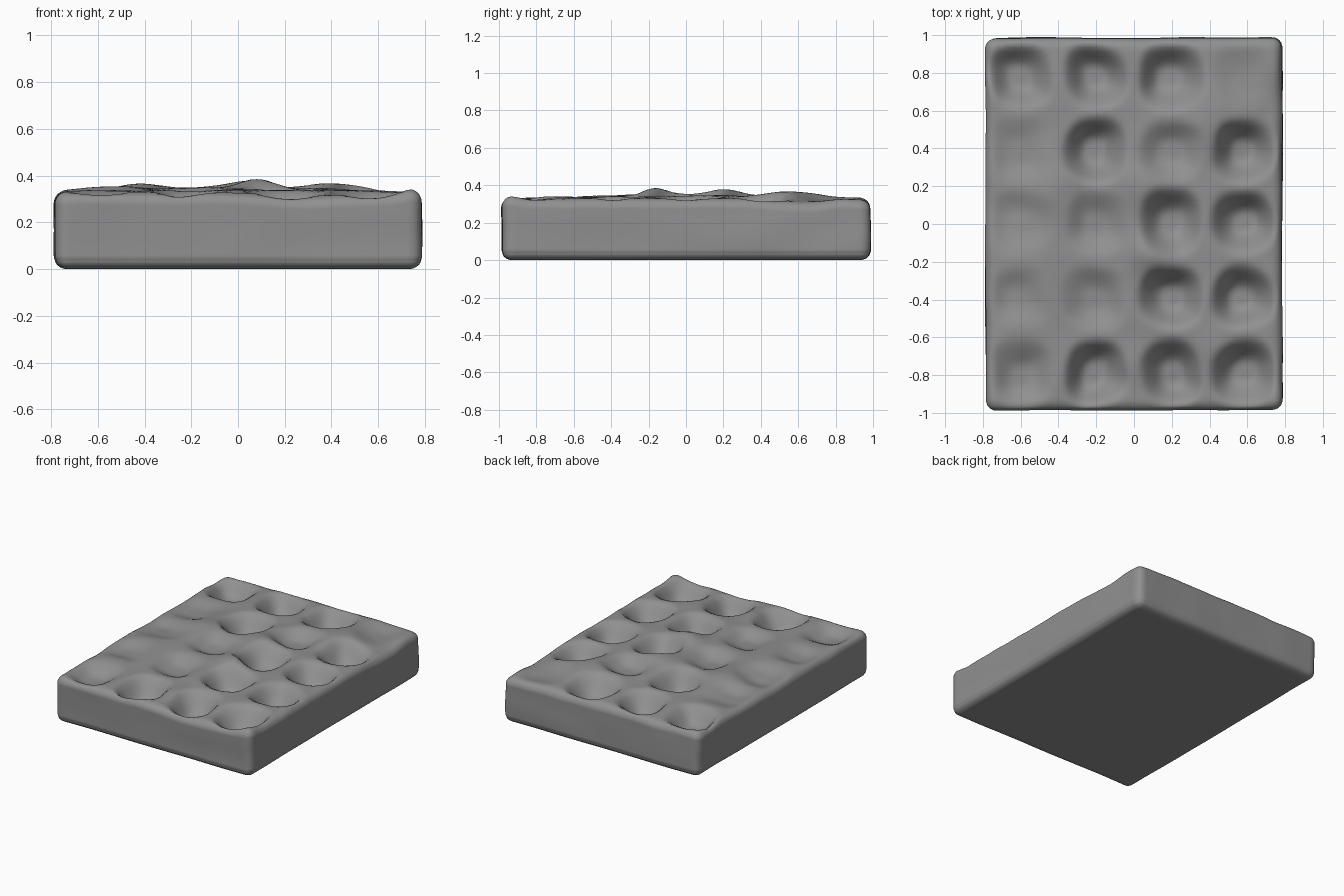
import bpy, bmesh, math
from mathutils import Vector, noise

if "Cube" in bpy.data.objects:
    bpy.data.objects.remove(bpy.data.objects["Cube"])

HX, HY, H, R = 0.785, 0.985, 0.325, 0.055

# Pit depths, rows from back to front, columns from left to right
COLS = [-0.60, -0.205, 0.195, 0.58]
ROWS = [0.78, 0.39, 0.01, -0.39, -0.79]
DEPTH = [[0.11, 0.12, 0.12, 0.02],
         [0.03, 0.13, 0.06, 0.13],
         [0.03, 0.05, 0.11, 0.13],
         [0.03, 0.05, 0.13, 0.13],
         [0.06, 0.13, 0.13, 0.13]]

# Low swells and lumps on the top: x, y, height, radius
LUMPS = [(0.08, -0.15, 0.045, 0.11), (-0.40, 0.20, 0.025, 0.14),
         (0.05, 0.20, 0.03, 0.14), (0.42, 0.58, 0.03, 0.2),
         (-0.55, -0.2, 0.02, 0.2), (0.76, -0.95, 0.015, 0.08),
         (0.30, -0.98, -0.02, 0.25), (0.80, 0.60, -0.02, 0.25)]


def smooth(a, b, t):
    t = min(max((t - a) / (b - a), 0), 1)
    return t * t * (3 - 2 * t)


def top_offset(x, y):
    dome = (1 - (x / HX) ** 2) * (1 - (y / HY) ** 2)
    z = 0.015 * max(dome, 0)
    z += 0.008 * noise.noise(Vector((x * 6, y * 6, 0.3)))
    for cx, cy, h, r in LUMPS:
        z += h * math.exp(-((x - cx) ** 2 + (y - cy) ** 2) / (r * r))
    # wobble the pit outlines a little
    px = x + 0.025 * noise.noise(Vector((x * 4, y * 4, 5.1)))
    py = y + 0.025 * noise.noise(Vector((x * 4, y * 4, 9.7)))
    for row, cy in zip(DEPTH, ROWS):
        for depth, cx in zip(row, COLS):
            d = (abs((px - cx) / 0.17) ** 2.6 + abs((py - cy) / 0.175) ** 2.6) ** (1 / 2.6)
            z -= depth * (1 - smooth(0.25, 1.08, d))
    return z


# Waffle slab: dense cube turned into a rounded box with a pitted top
bm = bmesh.new()
bmesh.ops.create_cube(bm, size=2)
bmesh.ops.subdivide_edges(bm, edges=bm.edges[:], cuts=79, use_grid_fill=True)
half = Vector((HX, HY, H / 2))
for v in bm.verts:
    p = Vector([v.co[i] * half[i] for i in range(3)])
    core = Vector([min(max(p[i], R - half[i]), half[i] - R) for i in range(3)])
    p = core + (p - core).normalized() * R
    w = smooth(0, 1, (p.z + H / 2) / H)
    p.z += H / 2
    p.z += top_offset(p.x, p.y) * w
    # gently uneven side walls
    p.x += 0.007 * noise.noise(Vector((1.7, p.y * 3, p.z * 5))) * abs(p.x / HX) ** 6
    p.y += 0.007 * noise.noise(Vector((p.x * 3, 3.2, p.z * 5))) * abs(p.y / HY) ** 6
    v.co = p
low = min(v.co.z for v in bm.verts)
for v in bm.verts:
    v.co.z += 0.005 - low if v.co.z > 0.03 else -low
for f in bm.faces:
    f.smooth = True
mesh = bpy.data.meshes.new("waffle_slab")
bm.to_mesh(mesh)
bm.free()
slab = bpy.data.objects.new("waffle_slab", mesh)
bpy.context.collection.objects.link(slab)

# Dark grey surface
grey = bpy.data.materials.new("dark_grey")
grey.diffuse_color = (0.28, 0.28, 0.28, 1)
grey.use_nodes = True
grey.node_tree.nodes["Principled BSDF"].inputs["Base Color"].default_value = grey.diffuse_color
mesh.materials.append(grey)
